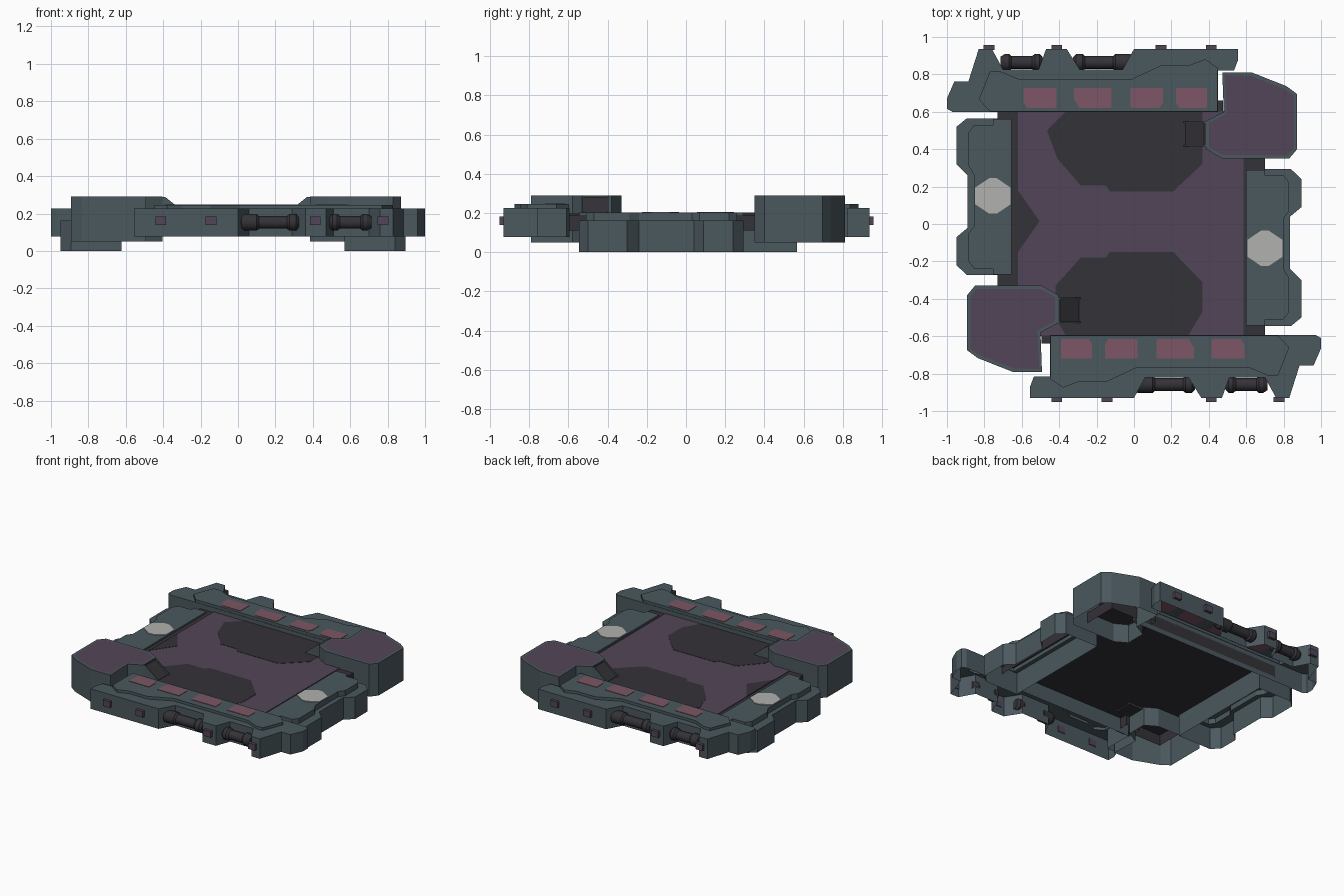
import bpy, bmesh, math
from mathutils import Vector

if "Cube" in bpy.data.objects:
    bpy.data.objects.remove(bpy.data.objects["Cube"])


def material(name, rgb):
    m = bpy.data.materials.new(name)
    m.diffuse_color = (*rgb, 1)
    m.use_nodes = True
    m.node_tree.nodes["Principled BSDF"].inputs["Base Color"].default_value = m.diffuse_color
    return m


TEAL = material("teal grey hull", (0.070, 0.099, 0.112))
PURPLE = material("muted purple", (0.085, 0.060, 0.097))
PINK = material("dusty pink", (0.205, 0.092, 0.128))
DARK = material("charcoal", (0.034, 0.032, 0.038))
PALE = material("pale grey", (0.44, 0.44, 0.43))


def finish(name, bm, mats, centre):
    """Make the object, plus a copy turned half a circle about centre."""
    me = bpy.data.meshes.new(name)
    bm.to_mesh(me)
    bm.free()
    for m in mats:
        me.materials.append(m)
    ob = bpy.data.objects.new(name, me)
    bpy.context.collection.objects.link(ob)
    if centre is not None:
        twin = bpy.data.objects.new(name + "_opposite", me)
        twin.rotation_euler.z = math.pi
        twin.location = (2 * centre[0], 2 * centre[1], 0)
        bpy.context.collection.objects.link(twin)


def ccw(pts):
    area = sum(p[0] * q[1] - q[0] * p[1] for p, q in zip(pts, pts[1:] + pts[:1]))
    return pts if area > 0 else pts[::-1]


def walls(bm, lo, hi):
    for i in range(len(lo)):
        j = (i + 1) % len(lo)
        bm.faces.new((lo[i], lo[j], hi[j], hi[i]))


def outline(bm, pts, z):
    return [bm.verts.new((p[0], p[1], z)) for p in ccw(pts)]


def shell(pts, a, b):
    """Walls and a top, open underneath."""
    bm = bmesh.new()
    lo, hi = outline(bm, pts, a), outline(bm, pts, b)
    walls(bm, lo, hi)
    top = bm.faces.new(hi)
    bm.normal_update()
    return bm, top


def plate(name, pts, a, b, mat, centre=None):
    finish(name, shell(pts, a, b)[0], [mat], centre)


def stepped(name, outer, inner, z0, z1, z2, mat, centre):
    """Open shell with a ledge at z1 around a raised top at z2."""
    bm = bmesh.new()
    lo, rim = outline(bm, outer, z0), outline(bm, outer, z1)
    step, hi = outline(bm, inner, z1), outline(bm, inner, z2)
    walls(bm, lo, rim)
    walls(bm, step, hi)
    bm.faces.new(hi)
    edges = [e for e in bm.edges if all(abs(v.co.z - z1) < 1e-5 for v in e.verts)]
    bmesh.ops.triangle_fill(bm, edges=edges, use_beauty=True, normal=Vector((0, 0, 1)))
    bm.normal_update()
    for f in bm.faces:
        if len(f.verts) == 3 and f.normal.z < 0:
            f.normal_flip()
    finish(name, bm, [mat], centre)


def profile_y(name, pts, a, b, mat, centre):
    """An (x, z) profile extruded along y."""
    bm = bmesh.new()
    lo = [bm.verts.new((x, a, z)) for x, z in pts]
    hi = [bm.verts.new((x, b, z)) for x, z in pts]
    walls(bm, lo, hi)
    bm.faces.new(lo)
    bm.faces.new(hi)
    bmesh.ops.recalc_face_normals(bm, faces=bm.faces)
    finish(name, bm, [mat], centre)


def rect(x0, x1, y0, y1):
    return [(x0, y0), (x1, y0), (x1, y1), (x0, y1)]


BAR, POD, SIDE = (0, 0.003), (-0.01, 0.01), (-0.027, 0.01)

# Floor and painted patches
plate("floor_slab", rect(-0.73, 0.70, -0.60, 0.605), 0.11, 0.19, DARK)
plate("floor_corner", rect(0.36, 0.475, 0.55, 0.66), 0.11, 0.189, DARK, POD)
plate("floor_panel", rect(-0.62, 0.585, -0.597, 0.602), 0.191, 0.195, PURPLE)
plate("floor_patch_back", [(-0.365, 0.601), (-0.465, 0.50), (-0.41, 0.35), (-0.285, 0.205),
      (-0.15, 0.205), (-0.13, 0.175), (0.21, 0.175), (0.365, 0.32), (0.365, 0.601)],
      0.193, 0.197, DARK)
plate("floor_patch_front", [(-0.365, -0.596), (-0.42, -0.50), (-0.42, -0.33), (-0.285, -0.18),
      (-0.15, -0.18), (-0.13, -0.15), (0.21, -0.15), (0.365, -0.31), (0.365, -0.47),
      (0.29, -0.596)], 0.193, 0.197, DARK)
plate("floor_patch_left", [(-0.62, 0.18), (-0.62, -0.15), (-0.505, 0.015)], 0.193, 0.197, DARK)

# Long notched end bars with raised top
bar = [(-0.556, -0.93), (0.0, -0.93), (0.06, -0.82), (0.29, -0.82), (0.36, -0.93),
       (0.47, -0.93), (0.51, -0.82), (0.70, -0.82), (0.76, -0.93), (0.83, -0.93), (0.885, -0.757),
       (0.96, -0.757), (1.0, -0.665), (1.0, -0.61), (0.97, -0.593), (-0.45, -0.593),
       (-0.45, -0.815), (-0.535, -0.815), (-0.556, -0.87)]
raised = [(0.77, -0.596), (0.83, -0.66), (0.77, -0.81), (0.72, -0.812), (0.62, -0.77),
          (0.01, -0.77), (-0.15, -0.845), (-0.30, -0.845), (-0.38, -0.875), (-0.446, -0.83),
          (-0.446, -0.596)]
stepped("end_bar", bar, raised, 0.078, 0.226, 0.246, TEAL, BAR)

# Pink windows with cut corners
for x0, x1, a, b in ((-0.39, -0.225, 0.01, 0.03), (-0.155, 0.02, 0.03, 0.01),
                     (0.12, 0.32, 0.01, 0.045), (0.415, 0.59, 0.01, 0.03)):
    win = [(x0, -0.72), (x1, -0.72), (x1, -0.615 - b), (x1 - b * 0.6, -0.615),
           (x0 + a * 0.6, -0.615), (x0, -0.615 - a)]
    bm, top = shell(win, 0.243, 0.249)
    bm.faces.new([bm.verts.new((x, y, 0.243)) for x, y in win])
    finish("pink_window", bm, [PINK], BAR)

# Small square studs on the outer face of the bar
for x in (-0.413, -0.144, 0.413, 0.775):
    profile_y("square_stud", rect(x - 0.029, x + 0.029, 0.138, 0.183), -0.951, -0.925, PURPLE, BAR)


# Stepped pipes lying in the bar notches
def pipe(name, steps, sides=16):
    bm = bmesh.new()
    rings = []
    for x, r in steps:
        rings.append([bm.verts.new((x, -0.858 + r * math.cos(t), 0.153 + r * math.sin(t)))
                      for t in (2 * math.pi * i / sides for i in range(sides))])
    for p, q in zip(rings, rings[1:]):
        walls(bm, p, q)
    bm.faces.new(rings[0])
    bm.faces.new(rings[-1])
    bmesh.ops.recalc_face_normals(bm, faces=bm.faces)
    for f in bm.faces:
        f.smooth = len(f.verts) == 4
    for e in bm.edges:
        e.smooth = e.calc_face_angle(0) < math.radians(30)
    finish(name, bm, [DARK], BAR)


pipe("long_pipe", [(-0.005, 0.025), (0.02, 0.045), (0.10, 0.045), (0.112, 0.034), (0.262, 0.034),
                   (0.275, 0.045), (0.31, 0.045), (0.325, 0.03)])
pipe("short_pipe", [(0.49, 0.03), (0.505, 0.045), (0.53, 0.045), (0.545, 0.034), (0.655, 0.034),
                    (0.667, 0.045), (0.69, 0.045), (0.715, 0.03)])

# Corner pods, hollow below, with purple inset top
bm, top = shell([(0.472, 0.81), (0.63, 0.81), (0.815, 0.737), (0.872, 0.695), (0.872, 0.40),
                 (0.83, 0.35), (0.472, 0.35), (0.385, 0.40), (0.385, 0.55), (0.48, 0.60)],
                0.05, 0.29)
bmesh.ops.inset_region(bm, faces=[top], thickness=0.019)
top.material_index = 1
finish("corner_pod", bm, [TEAL, PURPLE], POD)

# Sloped dark connector with side ribs, joining pod to floor
slope = [(0.275, 0.18), (0.386, 0.18), (0.386, 0.282), (0.375, 0.282), (0.275, 0.20)]
rib = [(0.265, 0.18), (0.386, 0.18), (0.386, 0.289), (0.37, 0.289), (0.265, 0.205)]
profile_y("pod_connector", slope, 0.42, 0.54, DARK, POD)
for y in (0.414, 0.54):
    profile_y("connector_rib", rib, y, y + 0.008, TEAL, POD)

# Side blocks with stepped top and pale light
block = [(0.57, 0.293), (0.84, 0.293), (0.895, 0.24), (0.895, 0.09), (0.835, 0.04),
         (0.835, -0.24), (0.895, -0.30), (0.895, -0.50), (0.84, -0.545), (0.57, -0.545)]
raised = [(0.60, 0.29), (0.70, 0.29), (0.70, 0.26), (0.80, 0.26), (0.83, 0.22), (0.83, 0.07),
          (0.80, 0.03), (0.80, -0.24), (0.83, -0.29), (0.83, -0.47), (0.80, -0.51),
          (0.70, -0.51), (0.70, -0.542), (0.60, -0.542)]
stepped("side_block", block, raised, 0.0, 0.163, 0.202, TEAL, SIDE)
plate("side_light", [(0.68, -0.035), (0.72, -0.035), (0.795, -0.085), (0.795, -0.175),
      (0.72, -0.225), (0.68, -0.225), (0.606, -0.175), (0.606, -0.085)], 0.20, 0.206, PALE, SIDE)
